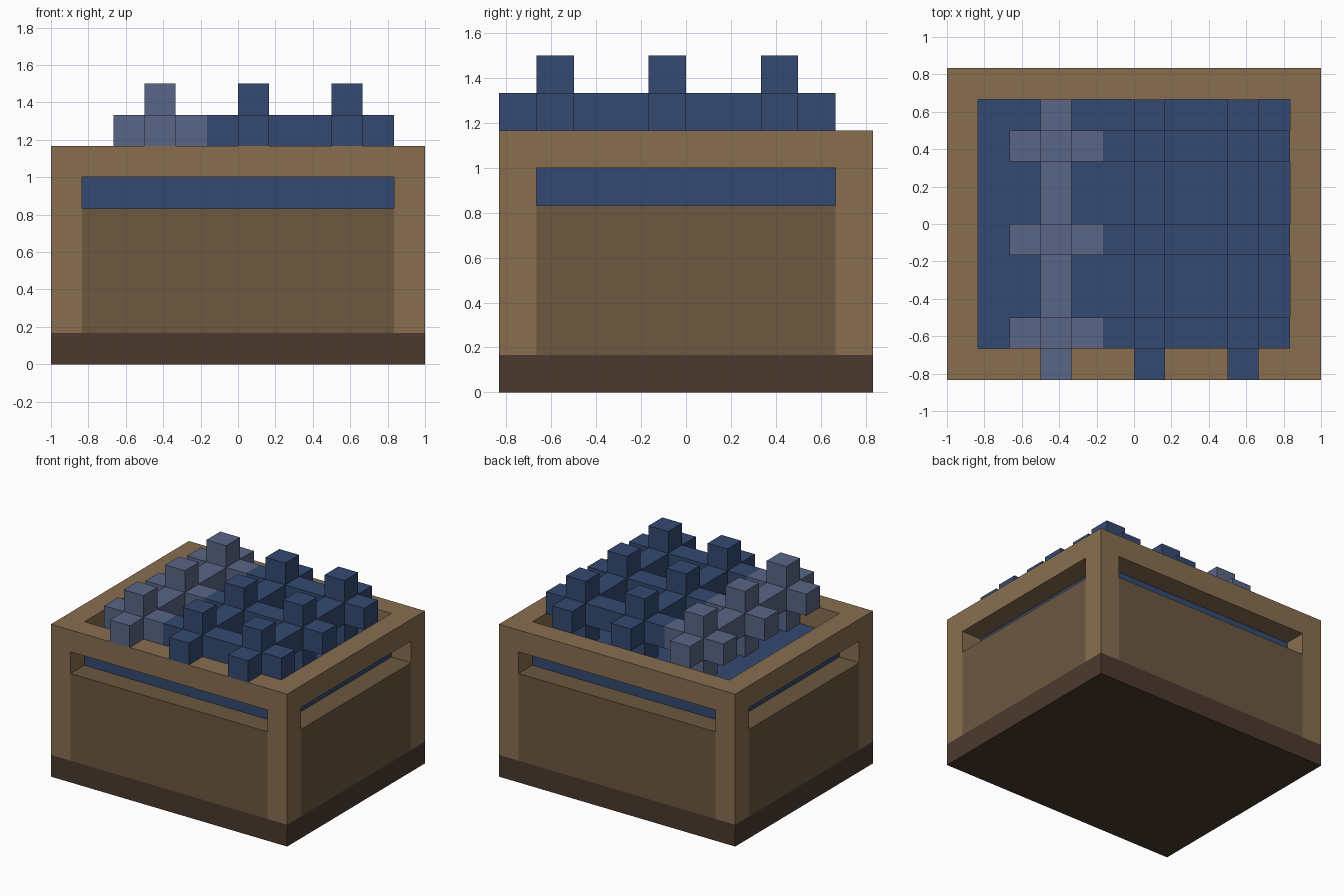
import bpy, bmesh
from mathutils import Vector

if "Cube" in bpy.data.objects:
    bpy.data.objects.remove(bpy.data.objects["Cube"])

U = 1 / 6  # size of one block


def material(name, rgb):
    m = bpy.data.materials.new(name)
    lin = [((c / 255 + 0.055) / 1.055) ** 2.4 for c in rgb]
    m.diffuse_color = (*lin, 1)
    m.use_nodes = True
    m.node_tree.nodes["Principled BSDF"].inputs["Base Color"].default_value = m.diffuse_color
    return m


DARK = material("dark_wood", (76, 58, 46))
LIGHT = material("light_wood", (136, 110, 80))
PANEL = material("panel_wood", (108, 88, 64))
BLUE = material("blue", (52, 73, 113))
GREY = material("grey_blue", (90, 102, 134))


def finish(name, bm, mat):
    bmesh.ops.scale(bm, vec=(U, U, U), verts=bm.verts)
    bmesh.ops.recalc_face_normals(bm, faces=bm.faces)
    mesh = bpy.data.meshes.new(name)
    bm.to_mesh(mesh)
    bm.free()
    mesh.materials.append(mat)
    ob = bpy.data.objects.new(name, mesh)
    bpy.context.collection.objects.link(ob)
    return ob


def cells(name, breaks, filled, mat):
    """Solid made of grid cells, with faces only on the outside."""
    bm = bmesh.new()
    for c in filled:
        for axis in range(3):
            for side in (0, 1):
                n = list(c)
                n[axis] += 2 * side - 1
                if tuple(n) in filled:
                    continue
                a, b = (axis + 1) % 3, (axis + 2) % 3
                ring = []
                for i, j in ((0, 0), (1, 0), (1, 1), (0, 1)):
                    p = [0, 0, 0]
                    p[axis] = breaks[axis][c[axis] + side]
                    p[a] = breaks[a][c[a] + i]
                    p[b] = breaks[b][c[b] + j]
                    ring.append(bm.verts.new(p))
                bm.faces.new(ring if side else ring[::-1])
    bmesh.ops.remove_doubles(bm, verts=bm.verts, dist=1e-4)
    return finish(name, bm, mat)


def box(name, lo, hi, mat):
    return cells(name, list(zip(lo, hi)), {(0, 0, 0)}, mat)


# Base slab
box("base", (-6, -5, 0), (6, 5, 1), DARK)

# Frame: four corner posts joined by a top rim
frame = {(x, y, z) for x in range(3) for y in range(3) for z in range(2)
         if (x != 1 and y != 1) or (z == 1 and (x, y) != (1, 1))}
cells("frame", [(-6, -5, 5, 6), (-5, -4, 4, 5), (1, 6, 7)], frame, LIGHT)

# Side panels, leaving an open slot below the rim
box("front_panel", (-5, -5, 1), (5, -4, 5), PANEL)
box("back_panel", (-5, 4, 1), (5, 5, 5), PANEL)
box("left_panel", (-6, -4, 1), (-5, 4, 5), PANEL)
box("right_panel", (5, -4, 1), (6, 4, 5), PANEL)

# Filling inside the crate
box("filling", (-5, -4, 1), (5, 4, 6), BLUE)

# Rows of fruit, each a block with an arm on all six sides
step = (0, 1, 2, 3)
plus = {(1, 1, 1), (0, 1, 1), (2, 1, 1), (1, 0, 1), (1, 2, 1), (1, 1, 0), (1, 1, 2)}
for x in (-4, -1, 2):
    for y in (-5, -2, 1):
        fruit = cells("fruit", (step, step, step), plus, GREY if x == -4 else BLUE)
        fruit.location = Vector((x, y, 6)) * U
